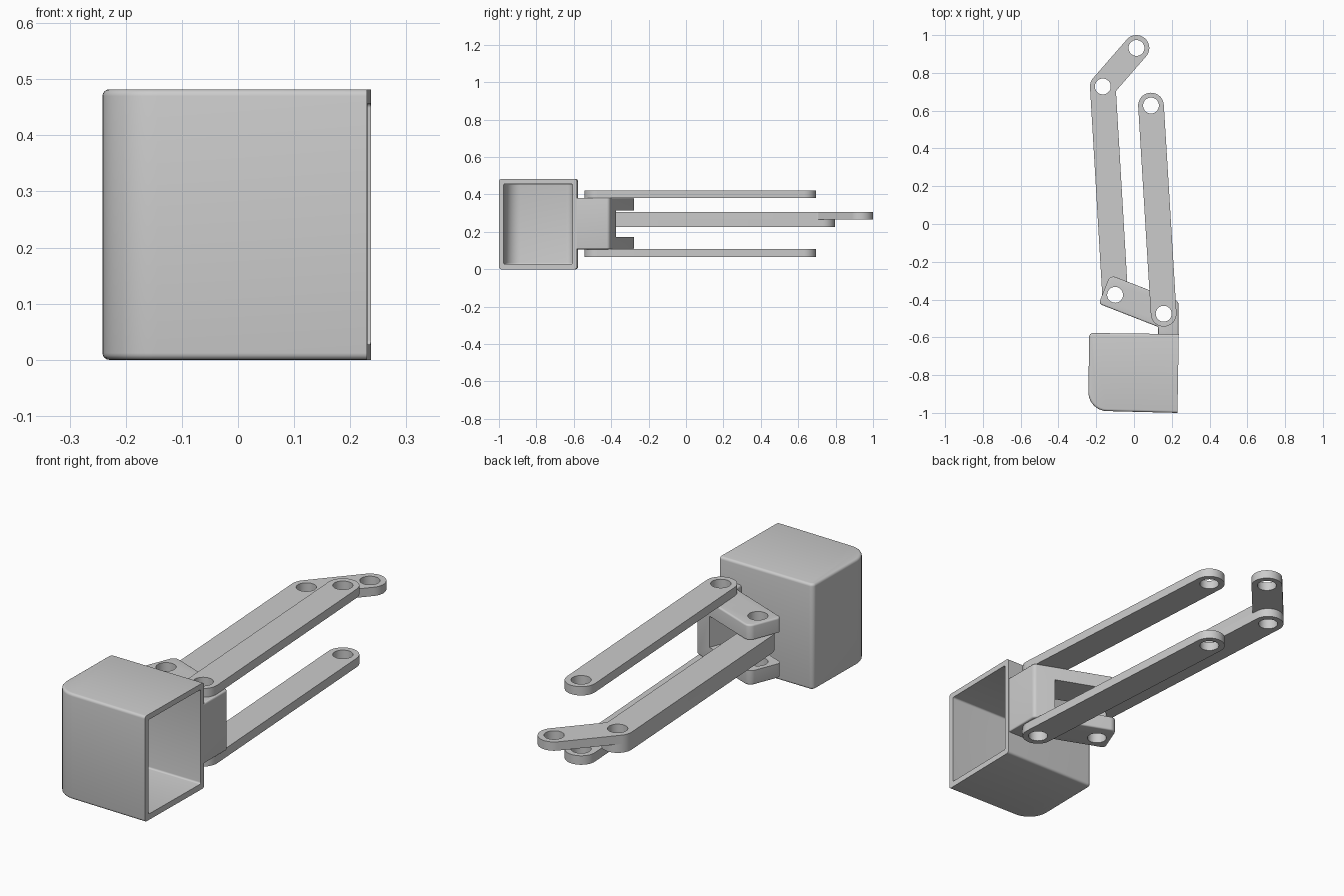
import bpy, bmesh, math
from mathutils import Vector

if "Cube" in bpy.data.objects:
    bpy.data.objects.remove(bpy.data.objects["Cube"], do_unlink=True)

grey = bpy.data.materials.new("plain grey")
grey.use_nodes = True
grey.diffuse_color = (0.6, 0.6, 0.6, 1)
grey.node_tree.nodes["Principled BSDF"].inputs["Base Color"].default_value = (0.6, 0.6, 0.6, 1)


def rounded(corners, steps=10):
    """Outline from (x, y, radius) corners."""
    pts = []
    for i, (x, y, r) in enumerate(corners):
        p = Vector((x, y, 0))
        if r == 0:
            pts.append(p)
            continue
        u = (Vector((*corners[i - 1][:2], 0)) - p).normalized()
        v = (Vector((*corners[(i + 1) % len(corners)][:2], 0)) - p).normalized()
        half = u.angle(v) / 2
        c = p + (u + v).normalized() * r / math.sin(half)
        a = (p + u * r / math.tan(half) - c).normalized()
        b = (p + v * r / math.tan(half) - c).normalized()
        pts += [c + a.slerp(b, k / steps).normalized() * r for k in range(steps + 1)]
    return pts


def strip(path, r):
    """Corners of a round-ended bar along a path that bends to the right."""
    p = [Vector(q) for q in path]
    d = [(b - a).normalized() for a, b in zip(p, p[1:])]
    left, right = [], []
    for i, q in enumerate(p):
        d0, d1 = d[max(i - 1, 0)], d[min(i, len(d) - 1)]
        t = (d0 + d1).normalized()
        n = Vector((-t.y, t.x)) * r / t.dot(d0)
        end = -t * r if i == 0 else t * r if i == len(p) - 1 else t * 0
        inner = r if end.length else 0.015
        left.append((*(q + n + end), r))
        right.append((*(q - n + end), inner))
    return right + left[::-1]


def prism(name, corners, z0, z1, bevel=0, keep=lambda e: True):
    """Extrude an outline and round its top and bottom rims."""
    bm = bmesh.new()
    bm.faces.new([bm.verts.new((p.x, p.y, z0)) for p in rounded(corners)])
    bmesh.ops.remove_doubles(bm, verts=bm.verts, dist=0.0005)
    out = bmesh.ops.extrude_face_region(bm, geom=bm.faces[:])
    for v in out["geom"]:
        if isinstance(v, bmesh.types.BMVert):
            v.co.z = z1
    bmesh.ops.recalc_face_normals(bm, faces=bm.faces)
    if bevel:
        rims = [e for e in bm.edges
                if abs(e.verts[0].co.z - e.verts[1].co.z) < 1e-5 and keep(e)]
        bmesh.ops.bevel(bm, geom=rims, offset=bevel, segments=4, profile=0.5,
                        affect='EDGES', clamp_overlap=True)
    mesh = bpy.data.meshes.new(name)
    bm.to_mesh(mesh)
    bm.free()
    mesh.materials.append(grey)
    ob = bpy.data.objects.new(name, mesh)
    bpy.context.collection.objects.link(ob)
    return ob


def cut(ob, cutter):
    cutter.hide_render = True
    mod = ob.modifiers.new("cut", 'BOOLEAN')
    mod.operation, mod.solver, mod.object = 'DIFFERENCE', 'EXACT', cutter
    bpy.context.view_layer.objects.active = ob
    bpy.ops.object.modifier_apply(modifier=mod.name)
    bpy.data.objects.remove(cutter, do_unlink=True)


def drill(ob, points):
    for x, y in points:
        s = HOLE
        square = [(x - s, y - s, s), (x + s, y - s, s), (x + s, y + s, s), (x - s, y + s, s)]
        cut(ob, prism("hole_cutter", square, -0.1, 0.6))


def finish(ob):
    bpy.ops.object.select_all(action='DESELECT')
    ob.select_set(True)
    bpy.context.view_layer.objects.active = ob
    bpy.ops.object.shade_smooth_by_angle(angle=math.radians(30))


HOLE, HALF = 0.042, 0.068
fork, base = (-0.10, -0.375), (0.157, -0.475)
elbow, tip, arm_end = (-0.165, 0.728), (0.013, 0.932), (0.09, 0.627)

# Hollow housing, open on its +x side
housing = prism("housing",
                [(-0.243, -0.988, 0.1), (0.23, -1.0, 0), (0.237, -0.583, 0), (-0.237, -0.577, 0.02)],
                0, 0.482, 0.012, lambda e: min(v.co.x for v in e.verts) < 0.2)
cut(housing, prism("cavity_cutter",
                   [(-0.219, -0.965, 0.08), (0.3, -0.976, 0), (0.3, -0.607, 0), (-0.215, -0.602, 0.04)],
                   0.027, 0.457, 0.008))
finish(housing)

# Forked bracket on the back of the housing
bracket = prism("bracket",
                [(0.128, -0.592, 0), (0.235, -0.592, 0), (0.235, -0.41, 0.02), (-0.126, -0.27, 0.03),
                 (-0.187, -0.422, 0.02), (0.128, -0.545, 0.012)], 0.107, 0.382, 0.008)
cut(bracket, prism("slot_cutter",
                   [(-0.4, -0.7, 0), (0.016, -0.7, 0), (0.212, -0.2, 0), (-0.4, -0.2, 0)], 0.173, 0.315))
drill(bracket, [fork, base])
finish(bracket)

# Twin outer arms, lower middle plate and bent upper plate
for name, path, z0, z1 in [
    ("upper_outer_arm", [base, arm_end], 0.382, 0.422),
    ("lower_outer_arm", [base, arm_end], 0.066, 0.107),
    ("middle_arm_lower_plate", [fork, elbow], 0.227, 0.267),
    ("middle_arm_bent_plate", [fork, elbow, tip], 0.267, 0.307),
]:
    arm = prism(name, strip(path, HALF), z0, z1)
    drill(arm, path)
    finish(arm)
